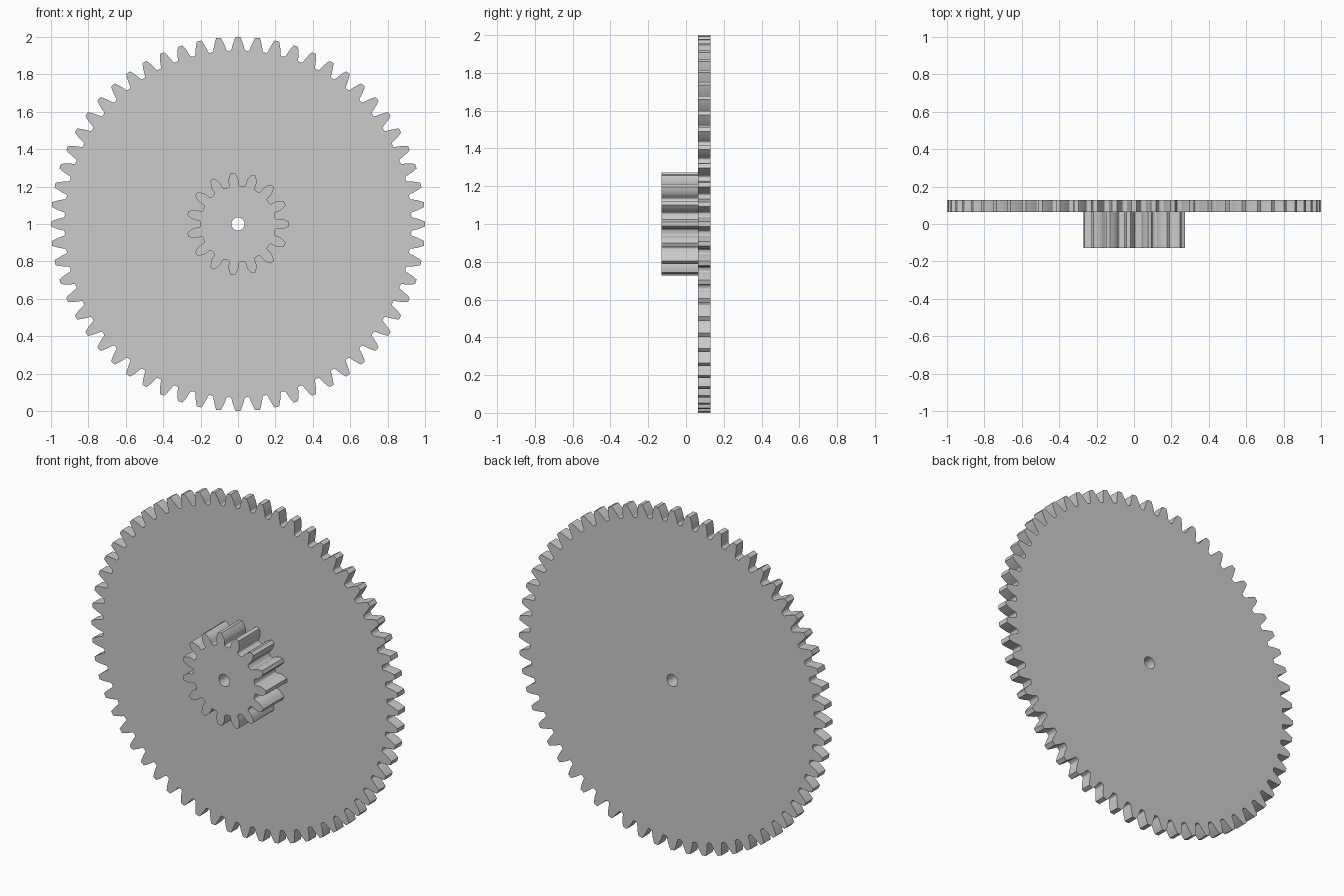
import bpy, bmesh, math

if "Cube" in bpy.data.objects:
    bpy.data.objects.remove(bpy.data.objects["Cube"])

MODULE = 1 / 31            # 60-tooth wheel with a tip radius of 1
PRESSURE = math.radians(20)
BORE = 0.035

grey = bpy.data.materials.new("plain grey")
grey.use_nodes = True
COLOUR = (0.6, 0.6, 0.6, 1)
grey.diffuse_color = COLOUR
grey.node_tree.nodes["Principled BSDF"].inputs["Base Color"].default_value = COLOUR


def involute(a):
    return math.tan(a) - a


def gear_outline(teeth):
    """Involute tooth flanks with rounded roots, as (radius, angle) pairs."""
    pitch = MODULE * teeth / 2
    tip, root = pitch + MODULE, pitch - 1.25 * MODULE
    base = pitch * math.cos(PRESSURE)
    fillet = 0.32 * MODULE

    def half_angle(r):
        a = math.acos(min(1, base / r))
        return math.pi / (2 * teeth) + involute(PRESSURE) - involute(a)

    flank = []
    for i in range(5):                     # root fillet
        t = math.pi / 2 * (1 - i / 4)
        r = root + fillet * (1 - math.sin(t))
        flank.append((r, half_angle(root + fillet) + fillet / r * (1 - math.cos(t))))
    start = max(base, root + fillet)
    for i in range(1 if start > base else 0, 7):   # involute flank
        r = start + (tip - start) * i / 6
        flank.append((r, half_angle(r)))
    tooth = [(r, -a) for r, a in flank] + [(r, a) for r, a in reversed(flank)]
    return [(r, a + math.tau * k / teeth) for k in range(teeth) for r, a in tooth]


def make_gear(name, teeth, y_front, y_back):
    bm = bmesh.new()
    hole = [(BORE, math.tau * i / 32) for i in range(32)]
    edges = []
    for loop in (gear_outline(teeth), hole):
        vs = [bm.verts.new((r * math.cos(a), y_front, 1 + r * math.sin(a))) for r, a in loop]
        edges += [bm.edges.new((v, vs[i - 1])) for i, v in enumerate(vs)]
    # Front plate with the bore left open, then pushed back to thickness
    bmesh.ops.triangle_fill(bm, use_beauty=True, use_dissolve=False,
                            edges=edges, normal=(0, -1, 0))
    out = bmesh.ops.extrude_face_region(bm, geom=bm.faces[:], use_keep_orig=True)
    moved = [g for g in out["geom"] if isinstance(g, bmesh.types.BMVert)]
    bmesh.ops.translate(bm, verts=moved, vec=(0, y_back - y_front, 0))
    bmesh.ops.recalc_face_normals(bm, faces=bm.faces[:])
    mesh = bpy.data.meshes.new(name)
    bm.to_mesh(mesh)
    bm.free()
    mesh.materials.append(grey)
    obj = bpy.data.objects.new(name, mesh)
    bpy.context.collection.objects.link(obj)
    bpy.ops.object.select_all(action="DESELECT")
    obj.select_set(True)
    bpy.context.view_layer.objects.active = obj
    bpy.ops.object.shade_smooth_by_angle(angle=math.radians(20))


# Large thin wheel at the back, small pinion on its front
make_gear("large_gear_wheel", 60, 2 * MODULE, 4 * MODULE)
make_gear("small_pinion", 15, -4 * MODULE, 2 * MODULE)
